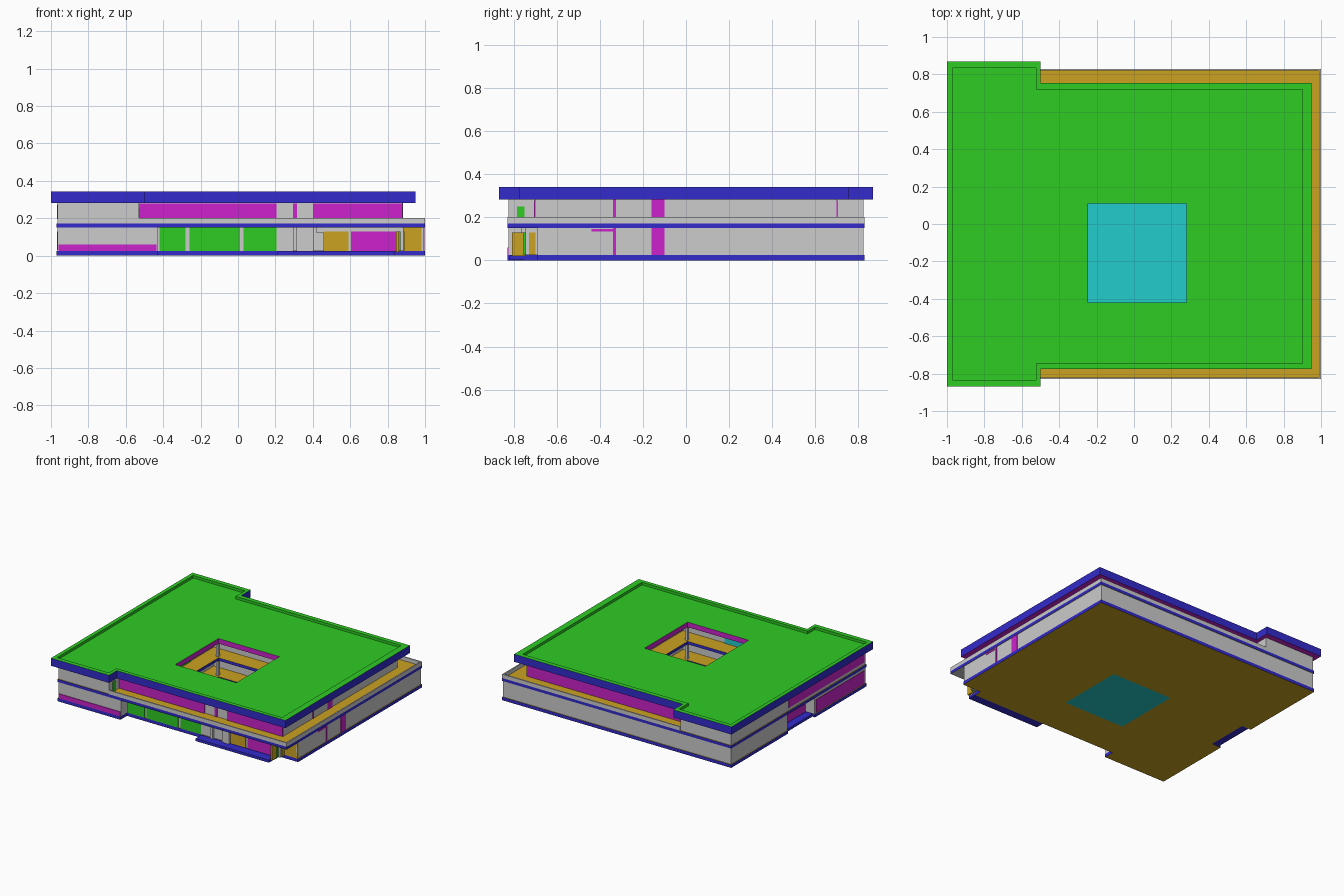
import bpy, bmesh

if "Cube" in bpy.data.objects:
    bpy.data.objects.remove(bpy.data.objects["Cube"])


def lin(c):
    c /= 255
    return c / 12.92 if c <= 0.04045 else ((c + 0.055) / 1.055) ** 2.4


def material(name, rgb):
    m = bpy.data.materials.new(name)
    m.diffuse_color = (*[lin(c) for c in rgb], 1)
    m.use_nodes = True
    m.node_tree.nodes["Principled BSDF"].inputs["Base Color"].default_value = m.diffuse_color
    return m


PALETTE = [("grey", (204, 204, 204)), ("blue", (51, 43, 204)), ("green", (46, 204, 36)),
           ("gold", (204, 162, 34)), ("magenta", (204, 34, 204)), ("cyan", (36, 204, 204))]
MATS = [material(n, c) for n, c in PALETTE]
GREY, BLUE, GREEN, GOLD, MAGENTA, CYAN = range(6)


def finish(name, bm, mats):
    me = bpy.data.meshes.new(name)
    bm.to_mesh(me)
    bm.free()
    for m in mats:
        me.materials.append(m)
    ob = bpy.data.objects.new(name, me)
    bpy.context.collection.objects.link(ob)
    return ob


def box(name, x0, x1, y0, y1, z0, z1, col):
    bm = bmesh.new()
    bmesh.ops.create_cube(bm, size=1)
    for v in bm.verts:
        v.co = ((x0 + x1) / 2 + v.co.x * (x1 - x0), (y0 + y1) / 2 + v.co.y * (y1 - y0),
                (z0 + z1) / 2 + v.co.z * (z1 - z0))
    return finish(name, bm, [MATS[col]])


def plate(name, xs, ys, inside, hole, z0, z1, top, bottom, side, inner):
    """Flat slab made of grid cells; edges next to a hole get the inner colour."""
    bm = bmesh.new()

    def quad(pts, col):
        bm.faces.new([bm.verts.new(p) for p in pts]).material_index = col

    px = [xs[0] - 1] + xs + [xs[-1] + 1]
    py = [ys[0] - 1] + ys + [ys[-1] + 1]
    mid = lambda p, i: (p[i] + p[i + 1]) / 2
    for i in range(1, len(px) - 2):
        for j in range(1, len(py) - 2):
            if not inside(mid(px, i), mid(py, j)):
                continue
            a, b, c, d = px[i], px[i + 1], py[j], py[j + 1]
            quad([(a, c, z1), (b, c, z1), (b, d, z1), (a, d, z1)], top)
            quad([(a, d, z0), (b, d, z0), (b, c, z0), (a, c, z0)], bottom)
            for di, dj, p, q in ((0, -1, (a, c), (b, c)), (1, 0, (b, c), (b, d)),
                                 (0, 1, (b, d), (a, d)), (-1, 0, (a, d), (a, c))):
                nx, ny = mid(px, i + di), mid(py, j + dj)
                if not inside(nx, ny):
                    quad([(*p, z0), (*q, z0), (*q, z1), (*p, z1)], inner if hole(nx, ny) else side)
    bmesh.ops.remove_doubles(bm, verts=bm.verts, dist=1e-5)
    return finish(name, bm, MATS)


# courtyard opening
CX0, CX1, CY0, CY1 = -0.245, 0.28, -0.42, 0.11
court = lambda x, y: CX0 < x < CX1 and CY0 < y < CY1


# ground slab with front setback, corner cut and side notch
def ground(x, y):
    return not (court(x, y) or (x > -0.43 and y < -0.75) or (x > 0.84 and y < -0.69)
                or (x < -0.89 and -0.2 < y < 0.13)) and -0.97 < x < 1 and abs(y) < 0.83


plate("ground_slab", [-0.97, -0.89, -0.43, CX0, CX1, 0.84, 1],
      [-0.83, -0.75, -0.69, CY0, -0.2, CY1, 0.13, 0.83],
      ground, court, 0, 0.025, GOLD, GOLD, BLUE, BLUE)
box("courtyard_floor", CX0, CX1, CY0, CY1, 0, 0.02, CYAN)
box("front_step", 0.21, 0.84, -0.82, -0.75, 0.002, 0.022, BLUE)
box("side_step", -0.95, -0.89, -0.2, 0.13, 0.002, 0.022, BLUE)

# upper floor slab
plate("upper_slab", [-0.97, CX0, CX1, 1], [-0.83, CY0, CY1, 0.83],
      lambda x, y: abs(y) < 0.83 and -0.97 < x < 1 and not court(x, y), court,
      0.15, 0.172, GOLD, GREY, BLUE, BLUE)


# roof deck and raised rim
def roof(x, y):
    return -1 < x < 0.95 and (-0.775 < y < 0.755 or (x < -0.5 and abs(y) < 0.87))


def deck(x, y):
    return -0.97 < x < 0.90 and (-0.745 < y < 0.72 or (x < -0.525 and abs(y) < 0.835))


RX = [-1, -0.97, -0.525, -0.5, CX0, CX1, 0.90, 0.95]
RY = [-0.87, -0.835, -0.775, -0.745, CY0, CY1, 0.72, 0.755, 0.835, 0.87]
plate("roof_deck", RX, RY, lambda x, y: roof(x, y) and not court(x, y), court,
      0.283, 0.322, GREEN, MAGENTA, BLUE, MAGENTA)
plate("roof_rim", RX, RY, lambda x, y: roof(x, y) and not deck(x, y), deck,
      0.322, 0.342, GREEN, GREEN, BLUE, GREEN)

T = 0.015  # wall thickness
G0, G1, U0, U1 = 0.025, 0.15, 0.172, 0.283

# ground floor outer walls
box("ground_back_wall", -0.965, 0.995, 0.825 - T, 0.825, G0, G1, GREY)
box("ground_right_wall", 0.995 - T, 0.995, -0.69, 0.825, G0, G1, GREY)
box("ground_left_wall_rear", -0.965, -0.965 + T, 0.13, 0.825, G0, G1, GREY)
box("ground_left_wall_front", -0.965, -0.965 + T, -0.825, -0.2, G0, G1, GREY)
box("side_entry_glass", -0.89, -0.89 + T, -0.2, 0.13, G0, G1, MAGENTA)
for y in (-0.2 - T, 0.13):
    box("side_entry_return", -0.965, -0.875, y, y + T, G0, G1, GREY)
box("ground_wing_front", -0.965, -0.43, -0.825, -0.825 + T, G0, G1, GREY)
box("ground_wing_side", -0.43 - T, -0.43, -0.825, -0.73, G0, G1, GREY)
box("ground_front_wall", -0.43, 0.88, -0.745, -0.73, G0, G1, GREY)
box("corner_side_wall", 0.87, 0.885, -0.745, -0.69, G0, G1, GREY)
box("corner_wall", 0.885, 0.995, -0.69, -0.69 + T, G0, G1, GOLD)

# ground floor front panels
for x0, x1, z1, col in ((-0.42, -0.28, G1, GREEN), (-0.26, 0.01, G1, GREEN), (0.03, 0.205, G1, GREEN),
                        (0.46, 0.59, 0.13, GOLD), (0.605, 0.845, 0.13, MAGENTA)):
    box("front_panel", x0, x1, -0.75, -0.744, G0, z1, col)
box("entry_fin", 0.845, 0.86, -0.81, -0.745, 0.02, 0.13, GOLD)
box("entry_glass", 0.86, 0.87, -0.755, -0.745, G0, 0.13, GREEN)
box("corner_fin", 0.884, 0.89, -0.73, -0.70, G0, 0.13, GOLD)
for x in (0.295, 0.4):
    box("front_post", x, x + 0.02, -0.765, -0.745, G0, G1, GREY)
box("entry_box", 0.42, 0.46, -0.77, -0.745, G0, 0.125, GREY)
box("wing_front_window", -0.96, -0.435, -0.83, -0.824, G0, 0.06, MAGENTA)

# left side window bands
box("ground_left_window", -0.969, -0.964, -0.81, -0.22, 0.03, 0.13, MAGENTA)
box("upper_left_window", -0.969, -0.964, -0.81, 0.12, 0.195, 0.275, MAGENTA)

# upper floor walls, set back behind the terrace
box("upper_left_wall", -0.965, -0.965 + T, -0.825, 0.825, U0, U1, GREY)
for s in (-1, 1):
    y0, y1 = sorted((s * 0.825, s * (0.825 - T)))
    box("upper_wing_wall", -0.965, -0.53, y0, y1, U0, U1, GREY)
    y0, y1 = sorted((s * 0.825, s * 0.69))
    box("upper_wing_side", -0.53 - T, -0.53, y0, y1, U0, U1, GREY)
    y0, y1 = sorted((s * 0.70, s * (0.70 - T)))
    box("upper_long_wall", -0.53, 0.88, y0, y1, U0, U1, GREY)
box("upper_right_wall", 0.88 - T, 0.88, -0.70, 0.70, U0, U1, GREY)
box("terrace_door", -0.531, -0.525, -0.785, -0.75, U0, 0.25, GREEN)
for x0, x1 in ((-0.53, 0.205), (0.295, 0.315), (0.4, 0.878)):
    box("terrace_window", x0, x1, -0.707, -0.699, U0, 0.278, MAGENTA)
box("back_window", -0.525, 0.875, 0.699, 0.705, U0, 0.278, MAGENTA)

# narrow windows on the right side, both floors
for y0, y1 in ((-0.34, -0.325), (-0.16, -0.10)):
    box("ground_right_window", 0.993, 0.998, y0, y1, G0, G1, MAGENTA)
    box("upper_right_window", 0.878, 0.883, y0, y1, U0, U1, MAGENTA)
box("right_transom", 0.993, 0.998, -0.44, -0.34, 0.135, 0.146, MAGENTA)

# terrace parapet
for s in (-1, 1):
    y0, y1 = sorted((s * 0.83, s * 0.82))
    box("terrace_parapet", -0.53, 1, y0, y1, U0, 0.202, GREY)
box("terrace_parapet_right", 0.99, 1, -0.82, 0.82, U0, 0.202, GREY)

# gallery walls around the courtyard, both floors
D = 0.13
for tag, z0, z1 in (("ground", G0, G1), ("upper", U0, U1)):
    for x in (CX0 - D - T, CX1 + D):
        box(tag + "_gallery_wall", x, x + T, CY0 - D, CY1 + D, z0, z1, GREY)
    for y in (CY0 - D - T, CY1 + D):
        box(tag + "_gallery_wall", CX0 - D - T, CX1 + D + T, y, y + T, z0, z1, GREY)
    box(tag + "_gallery_door", CX0 - D, CX0 - D + 0.006, -0.35, -0.05, z0, z1 - 0.03, GREEN)
    box(tag + "_gallery_glass", -0.15, 0.05, CY0 - D, CY0 - D + 0.006, z0, z1 - 0.03, CYAN)
    # courtyard posts
    for x in (CX0 - 0.03, CX1 + 0.01):
        for y in (CY0 - 0.03, CY1 + 0.01):
            box(tag + "_post", x, x + 0.02, y, y + 0.02, z0, z1, GREY)
